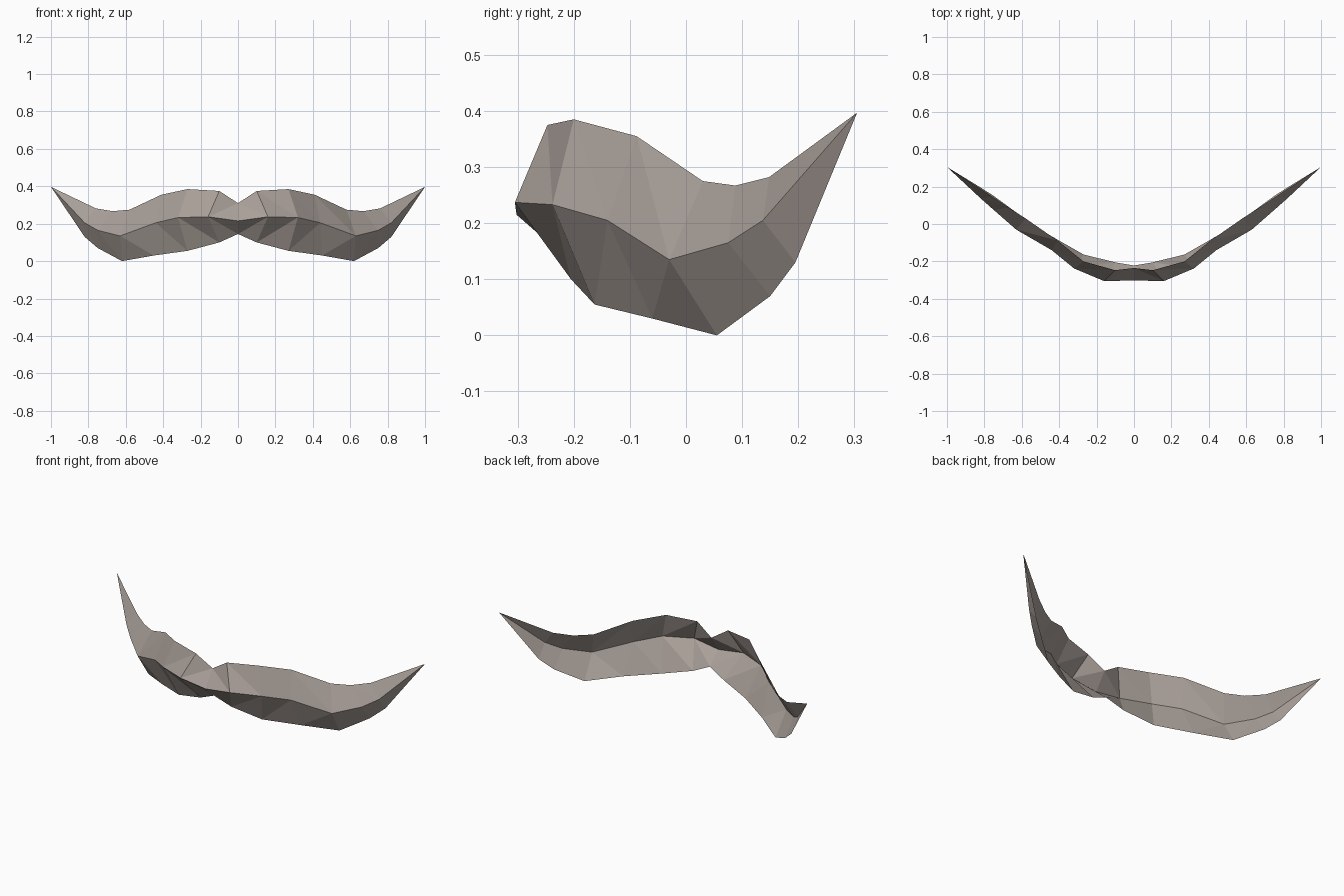
import bpy
import bmesh

cube = bpy.data.objects.get("Cube")
if cube:
    bpy.data.objects.remove(cube)

# Left half, from the centre outward: upper edge, front ridge, lower edge
UPPER = [(0, -.235, .31), (.10, -.247, .375), (.27, -.20, .385), (.41, -.088, .355),
         (.58, .03, .275), (.67, .088, .267), (.76, .148, .282)]
RIDGE = [(0, -.302, .215), (.16, -.305, .237), (.32, -.238, .233), (.44, -.14, .205),
         (.63, -.03, .135), (.75, .075, .165), (.82, .137, .205)]
LOWER = [(0, -.222, .145), (.10, -.205, .10), (.27, -.163, .055), (.45, -.06, .03),
         (.62, .055, 0), (.75, .15, .07), (.82, .195, .13)]
TIP = (1, .305, .397)


def make_material(name, color):
    mat = bpy.data.materials.new(name)
    mat.use_nodes = True
    mat.diffuse_color = color
    mat.node_tree.nodes["Principled BSDF"].inputs["Base Color"].default_value = color
    return mat


# Open folded sheet, with both bands meeting at the curled tip
bm = bmesh.new()
upper, ridge, lower = [[bm.verts.new(p) for p in row] for row in (UPPER, RIDGE, LOWER)]
tip = bm.verts.new(TIP)
for i in range(len(ridge) - 1):
    j = i + 1
    bm.faces.new((ridge[i], ridge[j], upper[i]))
    bm.faces.new((ridge[j], upper[j], upper[i]))
    bm.faces.new((lower[i], ridge[j], ridge[i]))
    bm.faces.new((lower[i], lower[j], ridge[j]))
bm.faces.new((ridge[-1], tip, upper[-1]))
bm.faces.new((lower[-1], tip, ridge[-1]))

mesh = bpy.data.meshes.new("moustache")
bm.to_mesh(mesh)
bm.free()
mesh.materials.append(make_material("warm grey hair", (.40, .35, .32, 1)))
moustache = bpy.data.objects.new("moustache", mesh)
bpy.context.collection.objects.link(moustache)

# Mirrored right half
mirror = moustache.modifiers.new("mirror", 'MIRROR')
mirror.use_axis[0] = True
mirror.use_clip = True
